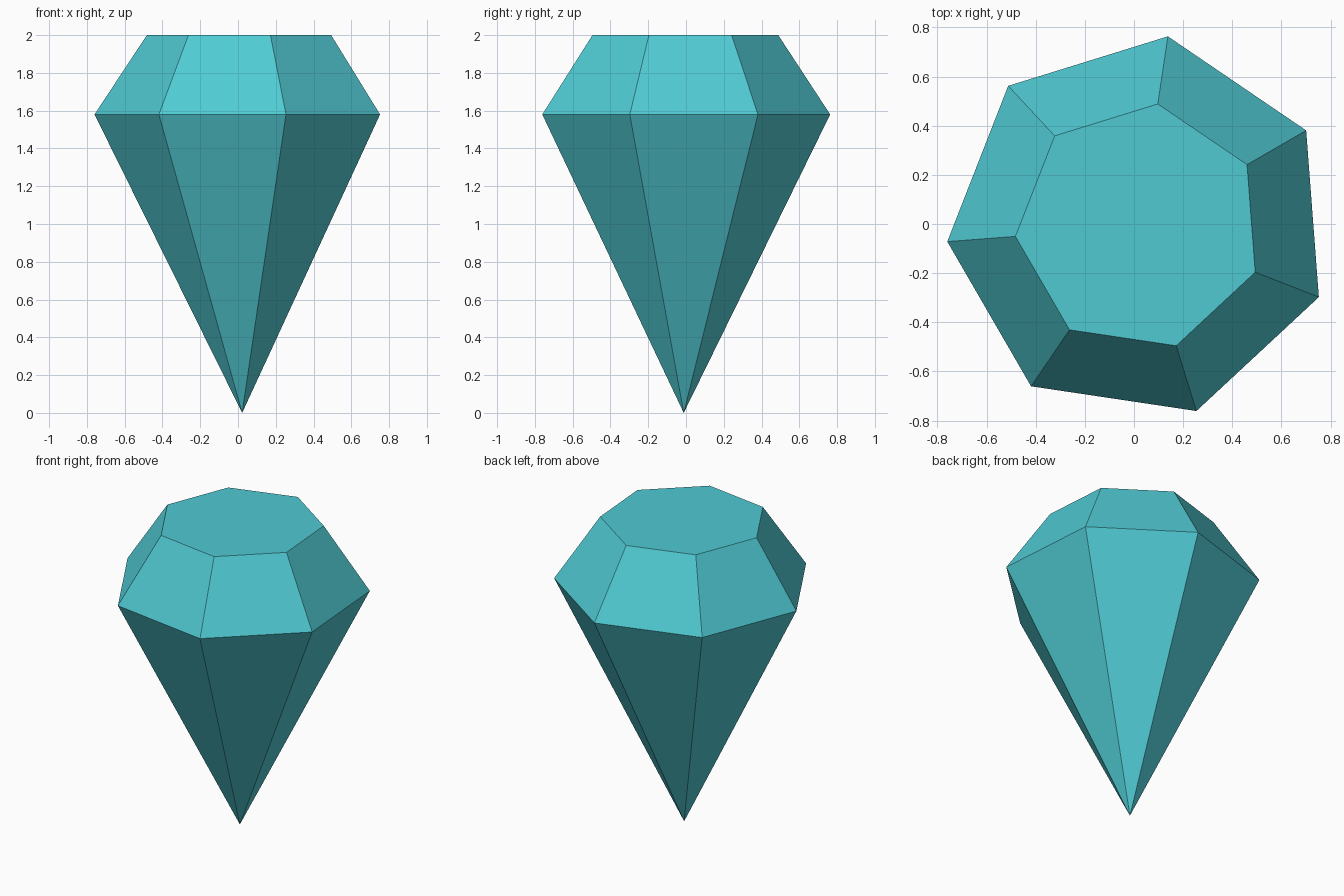
import bpy, bmesh, math

if "Cube" in bpy.data.objects:
    bpy.data.objects.remove(bpy.data.objects["Cube"])

SIDES = 7
CENTRE = (0.022, -0.012)
START = math.radians(81.5)   # direction of the first corner

mat = bpy.data.materials.new("turquoise")
mat.diffuse_color = (0.08, 0.59, 0.65, 1)
mat.use_nodes = True
mat.node_tree.nodes["Principled BSDF"].inputs["Base Color"].default_value = mat.diffuse_color

bm = bmesh.new()


def ring(radius, z):
    step = 2 * math.pi / SIDES
    return [bm.verts.new((CENTRE[0] + radius * math.cos(START + i * step),
                          CENTRE[1] + radius * math.sin(START + i * step), z))
            for i in range(SIDES)]


# Pointed lower half, sloping crown and flat table
tip = bm.verts.new((*CENTRE, 0))
girdle = ring(0.784, 1.58)
table = ring(0.506, 2.0)
for i in range(SIDES):
    j = (i + 1) % SIDES
    bm.faces.new((tip, girdle[j], girdle[i]))
    bm.faces.new((girdle[i], girdle[j], table[j], table[i]))
bm.faces.new(table)
bmesh.ops.recalc_face_normals(bm, faces=bm.faces)

mesh = bpy.data.meshes.new("gem")
bm.to_mesh(mesh)
bm.free()
mesh.materials.append(mat)
gem = bpy.data.objects.new("gem", mesh)
bpy.context.collection.objects.link(gem)
